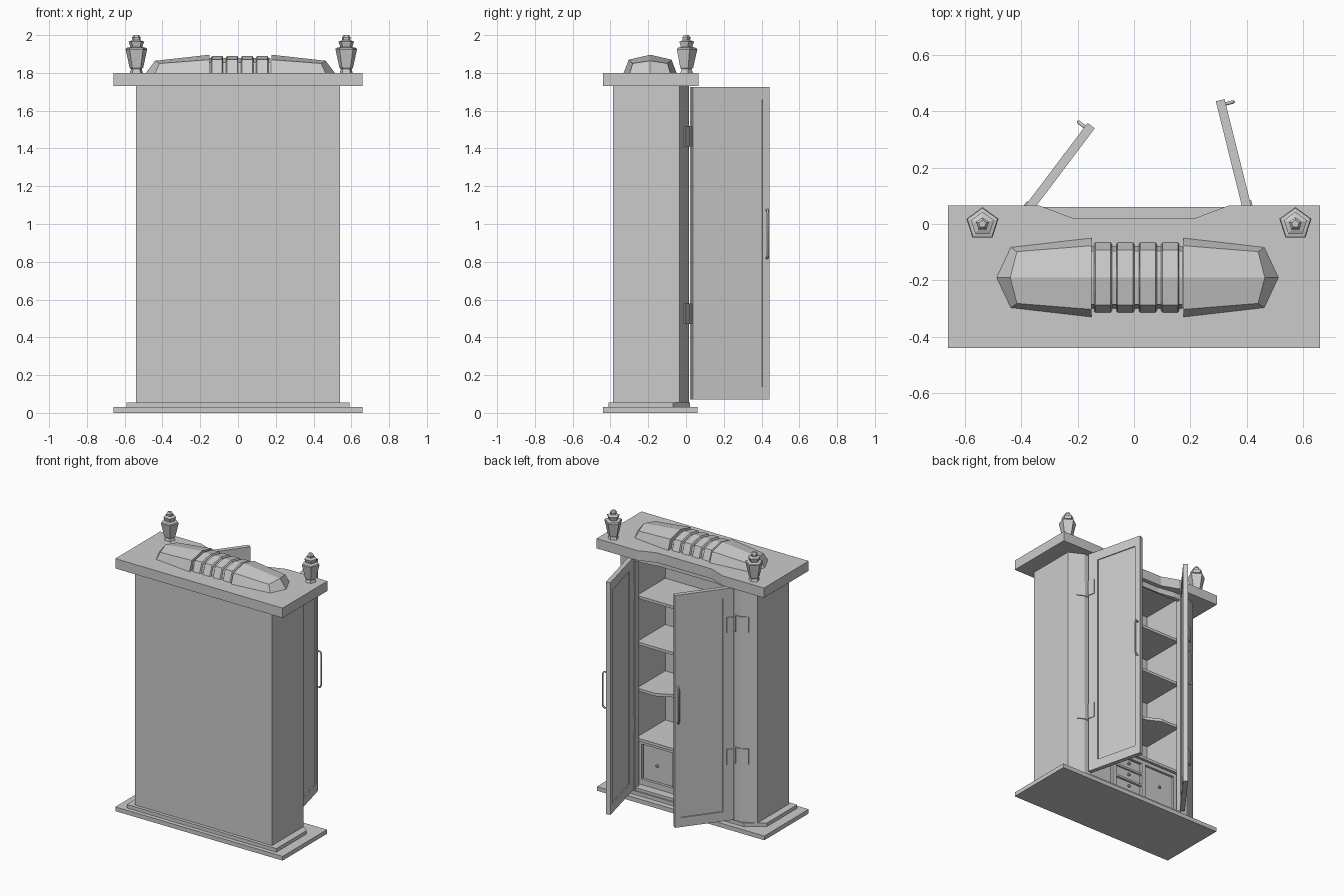
import bpy, bmesh
from math import radians, cos, sin, pi
from mathutils import Matrix, Vector

if "Cube" in bpy.data.objects:
    bpy.data.objects.remove(bpy.data.objects["Cube"])

I = Matrix.Identity(4)


def finish(name, bm, M=I):
    bm.transform(M)
    bmesh.ops.recalc_face_normals(bm, faces=bm.faces)
    me = bpy.data.meshes.new(name)
    bm.to_mesh(me)
    bm.free()
    ob = bpy.data.objects.new(name, me)
    bpy.context.collection.objects.link(ob)
    return ob


def loft(name, rings, M=I):
    """Skin a list of equal closed rings and cap both ends."""
    bm = bmesh.new()
    vs = [[bm.verts.new(p) for p in r] for r in rings]
    n = len(vs[0])
    for a, b in zip(vs, vs[1:]):
        for i in range(n):
            j = (i + 1) % n
            bm.faces.new((a[i], a[j], b[j], b[i]))
    bm.faces.new(vs[0])
    bm.faces.new(vs[-1])
    return finish(name, bm, M)


def prism(name, pts, z0, z1, M=I):
    return loft(name, [[(x, y, z) for x, y in pts] for z in (z0, z1)], M)


def add_box(bm, x0, x1, y0, y1, z0, z1):
    m = Matrix.Translation(((x0 + x1) / 2, (y0 + y1) / 2, (z0 + z1) / 2)) @ \
        Matrix.Diagonal((x1 - x0, y1 - y0, z1 - z0, 1))
    bmesh.ops.create_cube(bm, size=1, matrix=m)


def boxes(name, dims, M=I):
    bm = bmesh.new()
    for d in dims:
        add_box(bm, *d)
    return finish(name, bm, M)


def sym(half):
    """Mirror a half outline across x = 0."""
    return half + [(-x, y) for x, y in reversed(half)]


# Base and cornice
boxes("base_plate", [(-.66, .66, -.44, .06, 0, .03)])
prism("plinth", sym([(.59, -.41), (.59, -.07), (.47, .02)]), .03, .055)
prism("cornice", sym([(.66, -.44), (.66, .065), (.335, .065), (.215, .02)]), 1.73, 1.8)

# Carcass: back, sides and chamfered front posts in one U-shaped outline
prism("carcass", sym([(.54, -.387), (.54, -.035), (.44, .015), (.39, .015),
                      (.39, -.03), (.415, -.03), (.415, -.36)]), .055, 1.73)
boxes("cabinet_floor", [(-.41, .41, -.365, .01, .056, .075)])
prism("top_rail", sym([(.39, -.02), (.39, .01), (.335, .01), (.215, -.01)]), 1.69, 1.73)

# Shelves, the lowest with a hollowed front edge
for i, z in enumerate((1.09, 1.42)):
    boxes(f"shelf_{i}", [(-.415, .415, -.365, -.04, z - .02, z)])
prism("shaped_shelf", sym([(.415, -.365), (.415, -.04), (.27, -.04), (.17, -.09)]), .74, .76)

# Drawer unit: two large drawers and a centre stack of three
unit = [(-.415, .415, -.365, -.03, .39, .41), (-.415, .415, -.365, -.08, .075, .39),
        (-.415, .415, -.09, -.05, .075, .115), (-.415, .415, -.09, -.05, .365, .39)]
unit += [(x - .015, x + .015, -.09, -.05, .075, .39) for x in (-.4, -.125, .125, .4)]
unit += [(-.12, .12, -.09, -.05, z - .007, z + .007) for z in (.198, .282)]
boxes("drawer_unit", unit)
fronts = [(s * .2625, .115, .24, .12) for s in (-1, 1)] + \
         [(0, .1, z, .034) for z in (.153, .24, .324)]
for i, (x, w, z, h) in enumerate(fronts):
    boxes(f"drawer_front_{i}", [(x - w, x + w, -.085, -.06, z - h, z + h)])
    bm = bmesh.new()
    bmesh.ops.create_icosphere(bm, subdivisions=1, radius=.012,
                               matrix=Matrix.Translation((x, -.05, z)))
    finish(f"drawer_knob_{i}", bm)

# Doors with recessed panels, handles and hinges
for side, s, hinge, ang, L in (("left", 1, (-.38, .02), 53, .4),
                               ("right", -1, (.392, .028), -76, .42)):
    M = Matrix.Translation((*hinge, 0)) @ Matrix.Rotation(radians(ang), 4, 'Z') @ \
        Matrix.Diagonal((s, 1, 1, 1))
    T, z0, z1, a, b = .032, .07, 1.726, .075, L - .04
    boxes(f"{side}_door", [(0, a, 0, T, z0, z1), (b, L, 0, T, z0, z1),
                           (a, b, 0, T, z0, z0 + .067), (a, b, 0, T, z1 - .067, z1),
                           (a, b, .007, T - .007, z0 + .067, z1 - .067)], M)
    # Bar handle
    cu = bpy.data.curves.new(f"{side}_handle", 'CURVE')
    cu.dimensions = '3D'
    cu.bevel_depth, cu.bevel_resolution, cu.use_fill_caps = .006, 1, True
    path = [(T - .005, .82), (T + .02, .82), (T + .028, .835), (T + .028, 1.06),
            (T + .02, 1.075), (T - .005, 1.075)]
    sp = cu.splines.new('POLY')
    sp.points.add(len(path) - 1)
    for p, (y, z) in zip(sp.points, path):
        p.co = (*(M @ Vector((L - .017, y, z))), 1)
    bpy.context.collection.objects.link(bpy.data.objects.new(f"{side}_handle", cu))
    # Hinges: bent leaf on the post, flat leaf on the door, knuckle between
    for i, z in enumerate((.47, 1.41)):
        leaf = [(.395, .021), (.442, .021), (.492, -.004), (.489, -.013), (.44, .012), (.395, .012)]
        prism(f"{side}_hinge_post_leaf_{i}", [(-s * x, y) for x, y in leaf], z, z + .11)
        boxes(f"{side}_hinge_door_leaf_{i}", [(0, .05, T, T + .005, z, z + .11)], M)
        bm = bmesh.new()
        bmesh.ops.create_cone(bm, cap_ends=True, segments=8, radius1=.009, radius2=.009, depth=.11,
                              matrix=Matrix.Translation((-s * .402, .024, z + .055)))
        finish(f"{side}_hinge_knuckle_{i}", bm)

# Five-sided finials
prof = [(.036, 1.8), (.03, 1.82), (.038, 1.828), (.06, 1.925), (.056, 1.932), (.033, 1.937),
        (.043, 1.965), (.022, 1.973), (.024, 1.988), (.014, 2.0)]
for side, x in (("left", -.538), ("right", .573)):
    loft(f"{side}_finial", [[(x + r * cos(pi / 2 + k * 2 * pi / 5), r * sin(pi / 2 + k * 2 * pi / 5), z)
                             for k in range(5)] for r, z in prof])


# Crest: ribbed middle between two tapered ends
def arch(x, w, sh, zs, zr):
    return [(x, -w, 0), (x, -sh, zs), (x, 0, zr), (x, sh, zs), (x, w, 0)]


C = Matrix.Translation((.0125, -.19, 1.8))
loft("crest_core", [arch(x, .11, .095, .055, .078) for x in (-.17, .16)], C)
for i in range(4):
    x = -.123 + .0797 * i
    loft(f"crest_rib_{i}", [arch(x - .032, .118, .09, .064, .082), arch(x - .027, .125, .097, .07, .09),
                            arch(x + .027, .125, .097, .07, .09), arch(x + .032, .118, .09, .064, .082)], C)
for side, s in (("left", -1), ("right", 1)):
    bm = bmesh.new()
    v = lambda x, y, z: bm.verts.new((s * x, y, z))
    inner = [v(*p) for p in arch(.164, .14, .113, .07, .096)]
    outer = [v(.45, -.107, 0), v(.428, -.092, .05), v(.452, 0, .064), v(.428, .092, .05), v(.45, .107, 0)]
    tip = v(.5, 0, 0)
    for i in range(4):
        bm.faces.new((inner[i], inner[i + 1], outer[i + 1], outer[i]))
    bm.faces.new(inner)
    bm.faces.new((tip, outer[0], outer[1], outer[2]))
    bm.faces.new((tip, outer[2], outer[3], outer[4]))
    bm.faces.new((inner[0], outer[0], tip, outer[4], inner[4]))
    finish(f"crest_{side}_end", bm, C)
